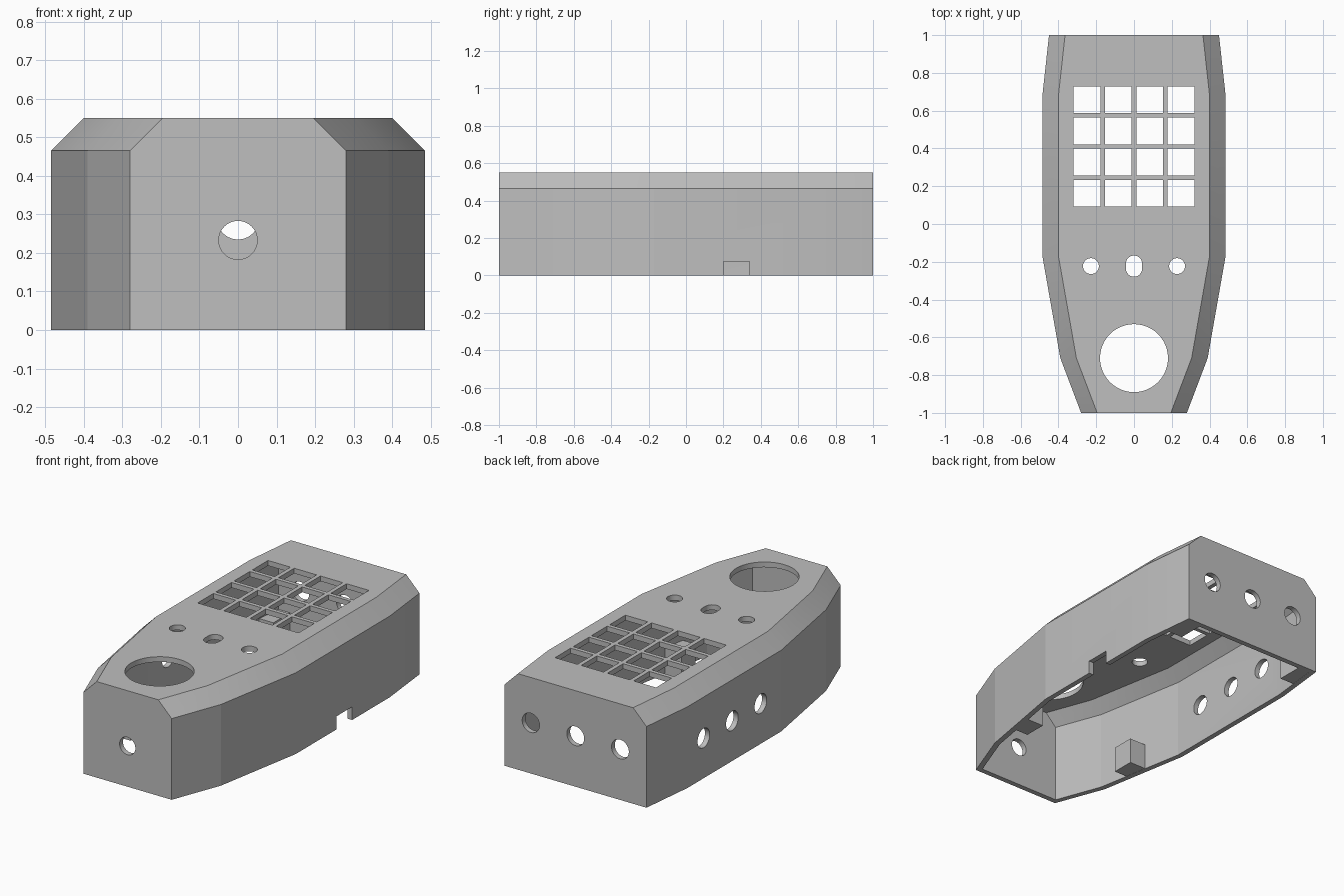
import bpy, bmesh
from math import pi
from mathutils import Matrix, Vector

cube = bpy.data.objects.get("Cube")
if cube:
    bpy.data.objects.remove(cube, do_unlink=True)

grey = bpy.data.materials.new("plain grey")
grey.use_nodes = True
grey.diffuse_color = (0.52, 0.52, 0.52, 1)
grey.node_tree.nodes["Principled BSDF"].inputs["Base Color"].default_value = grey.diffuse_color


def make_object(name, bm):
    bmesh.ops.recalc_face_normals(bm, faces=bm.faces)
    mesh = bpy.data.meshes.new(name)
    bm.to_mesh(mesh)
    bm.free()
    mesh.materials.append(grey)
    obj = bpy.data.objects.new(name, mesh)
    bpy.context.collection.objects.link(obj)
    return obj


def loft_body(name, stations, base, top, chamfer):
    """Skin chamfered cross-sections along y, closed at both ends."""
    bm = bmesh.new()
    rings = []
    for y, w in stations:
        half = [(w, base), (w, top - chamfer), (w - chamfer, top)]
        ring = half + [(-x, z) for x, z in reversed(half)]
        rings.append([bm.verts.new((x, y, z)) for x, z in ring])
    for a, b in zip(rings, rings[1:]):
        for i in range(len(a)):
            j = (i + 1) % len(a)
            bm.faces.new((a[i], a[j], b[j], b[i]))
    bm.faces.new(rings[0])
    bm.faces.new(rings[-1])
    return make_object(name, bm)


def add_box(bm, low, high):
    low, high = Vector(low), Vector(high)
    size = Matrix.Diagonal((*(high - low), 1))
    bmesh.ops.create_cube(bm, size=1, matrix=Matrix.Translation((low + high) / 2) @ size)


def add_drill(bm, centre, radius, axis="Z", stretch=0, depth=0.2):
    """Round cutter; stretch pulls it into a slot along y."""
    turn = {"X": Matrix.Rotation(pi / 2, 4, "Y"),
            "Y": Matrix.Rotation(pi / 2, 4, "X"),
            "Z": Matrix.Identity(4)}[axis]
    made = bmesh.ops.create_cone(bm, cap_ends=True, segments=48, radius1=radius,
                                 radius2=radius, depth=depth,
                                 matrix=Matrix.Translation(centre) @ turn)
    for v in made["verts"]:
        if stretch:
            v.co.y += stretch if v.co.y > centre[1] else -stretch


def carve(target, cutter):
    mod = target.modifiers.new("carve", "BOOLEAN")
    mod.operation = "DIFFERENCE"
    mod.solver = "EXACT"
    mod.object = cutter
    bpy.context.view_layer.objects.active = target
    bpy.ops.object.modifier_apply(modifier=mod.name)
    bpy.data.objects.remove(cutter, do_unlink=True)


# Hollow, chamfered case with an open underside
outline = [(-1, 0.28), (-0.71, 0.39), (-0.17, 0.485), (0.68, 0.485), (1, 0.45)]
inside = [(-0.97, 0.259), (-0.705, 0.359), (-0.17, 0.455), (0.68, 0.455), (0.97, 0.423)]
case = loft_body("case_shell", outline, 0, 0.55, 0.085)
carve(case, loft_body("cavity_cutter", inside, -0.1, 0.52, 0.067))

# Openings
holes = bmesh.new()
for col in range(4):
    for row in range(4):
        x, y = (col - 1.5) * 0.166, 0.41 + (row - 1.5) * 0.165
        add_box(holes, (x - 0.071, y - 0.071, 0.48), (x + 0.071, y + 0.071, 0.6))
add_drill(holes, (0, -0.71, 0.55), 0.18)
for x in (-0.228, 0.228):
    add_drill(holes, (x, -0.223, 0.55), 0.042)
add_drill(holes, (0, -0.223, 0.55), 0.043, stretch=0.013)
add_drill(holes, (0, -1, 0.233), 0.05, "Y")
for i in (-1, 0, 1):
    add_drill(holes, (i * 0.283, 1, 0.29), 0.055, "Y")
    add_drill(holes, (-0.485, 0.275 + i * 0.258, 0.23), 0.055, "X")
add_box(holes, (0.4, 0.2, -0.1), (0.6, 0.34, 0.075))
carve(case, make_object("hole_cutter", holes))

# Mounting posts inside the side walls
for side, s in (("left", 1), ("right", -1)):
    for name, x0, x1, y0, y1 in (("front", 0.31, 0.42, -0.53, -0.4),
                                 ("rear", 0.35, 0.445, 0.82, 0.98)):
        bm = bmesh.new()
        add_box(bm, (min(s * x0, s * x1), y0, 0.001), (max(s * x0, s * x1), y1, 0.15))
        make_object(f"{name}_{side}_post", bm)

# Smooth hole walls, crisp edges
bpy.ops.object.select_all(action="DESELECT")
case.select_set(True)
bpy.context.view_layer.objects.active = case
bpy.ops.object.shade_smooth_by_angle(angle=0.14)
